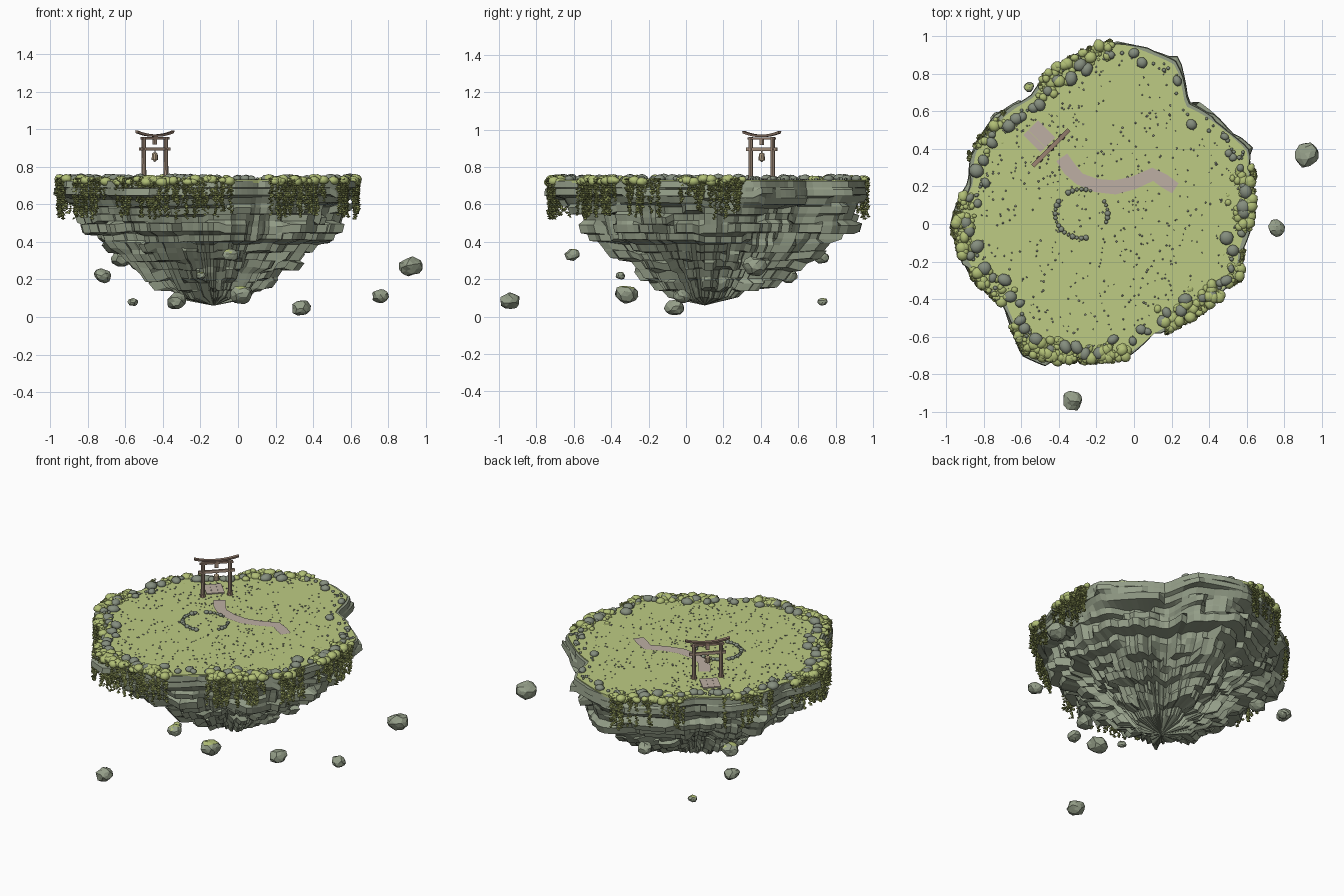
import bpy, bmesh, math, random
from mathutils import Vector, Matrix, Euler

random.seed(11)
if "Cube" in bpy.data.objects:
    bpy.data.objects.remove(bpy.data.objects["Cube"])
U = random.uniform


def material(name, r, g, b):
    m = bpy.data.materials.new(name)
    m.use_nodes = True
    m.diffuse_color = (r, g, b, 1)
    m.node_tree.nodes["Principled BSDF"].inputs["Base Color"].default_value = (r, g, b, 1)
    return m


GRASS = material("grass green", .51, .60, .23)
ROCK = material("cliff grey green", .30, .345, .25)
STONE = material("stone grey", .235, .27, .21)
GRAVEL = material("pebble grey", .30, .31, .28)
BUSH = material("bush green", .44, .52, .18)
VINE = material("vine olive", .30, .345, .11)
PATH = material("path pink grey", .51, .43, .37)
WOOD = material("weathered wood", .43, .32, .24)
DARK = material("dark wood", .32, .22, .165)
BELL = material("bell bronze", .45, .35, .23)


def make(name, verts, faces, mats, smooth=False):
    me = bpy.data.meshes.new(name)
    me.from_pydata([tuple(v) for v in verts], [], faces)
    for m in mats:
        me.materials.append(m)
    ob = bpy.data.objects.new(name, me)
    bpy.context.collection.objects.link(ob)
    bm = bmesh.new()
    bm.from_mesh(me)
    bmesh.ops.recalc_face_normals(bm, faces=bm.faces)
    for f in bm.faces:
        f.smooth = smooth
    bm.to_mesh(me)
    bm.free()
    return ob


def template(op, **kw):
    bm = bmesh.new()
    op(bm, **kw)
    bm.verts.index_update()
    data = [v.co.copy() for v in bm.verts], [[v.index for v in f.verts] for f in bm.faces]
    bm.free()
    return data


BALL = template(bmesh.ops.create_icosphere, subdivisions=2, radius=1)
NUGGET = template(bmesh.ops.create_icosphere, subdivisions=1, radius=1)
BOX = template(bmesh.ops.create_cube, size=1)
ROD = template(bmesh.ops.create_cone, cap_ends=True, segments=10, radius1=1, radius2=.85, depth=1)
LEAF = ([Vector(p) for p in ((1, 0, 0), (0, 1, 0), (-1, 0, 0), (0, -1, 0), (0, 0, 1), (0, 0, -1))],
        [(i, (i + 1) % 4, t) for i in range(4) for t in (4, 5)])


class Batch:
    """Collects many copies of small shapes into one part."""
    def __init__(self):
        self.v, self.f = [], []

    def add(self, shape, loc, size, rot=(0, 0, 0), jitter=0, base=Matrix()):
        m = base @ Matrix.LocRotScale(Vector(loc), Euler(rot), Vector(size))
        n = len(self.v)
        self.v += [m @ (p * (1 + U(-jitter, jitter))) for p in shape[0]]
        self.f += [[n + i for i in f] for f in shape[1]]

    def build(self, name, mats, smooth=False):
        return make(name, self.v, self.f, mats, smooth)


# Island outline, as a radius by angle around the tip of the cliff
C = Vector((-.13, .10, 0))
OUTLINE = [(61, 0), (62, 20), (62, 39), (50, 50), (38, 59), (28, 64), (26, 75), (23, 86), (10, 92),
           (-8, 98), (-18, 94), (-32, 88), (-45, 80), (-55, 68), (-68, 60), (-80, 47), (-86, 38),
           (-87, 22), (-93, 8), (-95, -5), (-90, -20), (-82, -31), (-70, -41), (-65, -53), (-58, -67),
           (-45, -71), (-20, -72), (-2, -70), (12, -59), (25, -52), (40, -42), (55, -29), (57, -15)]
TAU = math.tau
POLAR = []
for x, y in OUTLINE:
    d = Vector((x / 100, y / 100, 0)) - C
    POLAR.append((math.atan2(d.y, d.x) % TAU, d.length))
POLAR.sort()
POLAR = [(POLAR[-1][0] - TAU, POLAR[-1][1])] + POLAR + [(POLAR[0][0] + TAU, POLAR[0][1])]


def rim(a, z, scale=1.0, out=0.0):
    a %= TAU
    for (a0, r0), (a1, r1) in zip(POLAR, POLAR[1:]):
        if a0 <= a <= a1:
            break
    r = (r0 + (r1 - r0) * (a - a0) / (a1 - a0)) * scale + out
    return C + Vector((r * math.cos(a), r * math.sin(a), z))


# Cliff: stacked strata of broken blocks (top, bottom, scale, roughness) narrowing to a point
STRATA = [(.725, .69, 1.0, .01), (.68, .645, 1.015, .02), (.635, .60, .96, .035), (.59, .555, .91, .05),
          (.54, .505, .90, .06), (.495, .45, .89, .065), (.44, .405, .79, .07), (.395, .355, .70, .07),
          (.345, .305, .62, .07), (.295, .255, .55, .06), (.245, .20, .47, .06), (.19, .15, .39, .05),
          (.14, .105, .26, .04)]
N = 132
verts, faces = [], []
crease = [U(-.045, .045) for i in range(N)]
for k, (z0, z1, s, amp) in enumerate(STRATA):
    off, dz = [], []
    while len(off) < N:
        n, o, h = random.randint(3, 10 if k < 9 else 5), U(-amp, amp), U(-.014, .014)
        tilt = U(-.008, .008)
        off += [o + tilt * j for j in range(n)]
        dz += [h if k else 0] * n
    for z, inset in ((z0, -.01 if k > 2 else 0), (z1, (-.05 if k > 6 else -.025) if k > 1 else .005)):
        for i in range(N):
            a = i * TAU / N
            wave = .035 * math.sin(5 * a + 1) + .03 * math.sin(9 * a + 2) + crease[i] * min(1, k / 8)
            front = .16 * max(0, -math.sin(a)) * min(1, k / 9)
            sc = s * (1 - front) + off[i] + inset + (wave * min(1, s * 2) if k > 2 else 0)
            verts.append(rim(a, z + (dz[i] if k or z == z1 else 0), max(sc, .05)))
rings = 2 * len(STRATA)
for k in range(rings - 1):
    for i in range(N):
        j = (i + 1) % N
        faces.append((k * N + i, k * N + j, (k + 1) * N + j, (k + 1) * N + i))
verts.append(C + Vector((0, 0, .06)))
faces += [((rings - 1) * N + i, (rings - 1) * N + (i + 1) % N, len(verts) - 1) for i in range(N)]
faces.append(list(range(N)))
make("cliff", verts, faces, [ROCK])

# Meadow: thin grass slab over the cliff
top = [rim(i * TAU / N, z, .98) for z in (.715, .732) for i in range(N)]
sides = [(i, (i + 1) % N, N + (i + 1) % N, N + i) for i in range(N)]
make("meadow", top, sides + [list(range(N, 2 * N)), list(range(N))], [GRASS])

# Rim bushes and hanging vines, gathered in clumps (angle, spread, number of bushes, number of vines)
bushes, vines, stones = Batch(), Batch(), Batch()
CLUMPS = [(187, 12, 100, 44), (214, 9, 45, 26), (240, 9, 80, 32), (262, 15, 140, 42), (308, 14, 110, 40),
          (334, 7, 22, 18), (2, 13, 95, 40), (106, 17, 110, 22), (150, 12, 26, 16)]
for mid, spread, nb, nv in CLUMPS:
    for i in range(nb):
        a = math.radians(mid + U(-1, 1) * spread)
        r = random.choice((.008, .011, .013, .015, .018, .023, .032))
        bushes.add(BALL, rim(a, U(.718, .738), 1, .012 - abs(random.gauss(0, .045))),
                   (r, r * U(.8, 1.1), r * .75), (0, 0, U(0, 6)), .07)
    for i in range(nv):
        a = math.radians(mid + U(-1, 1) * spread)
        z, end, out = .735, .735 - U(.05, .22), U(-.005, .018)
        while z > end:
            r = U(.009, .015)
            vines.add(LEAF, rim(a + U(-.011, .011), z, 1, out + U(-.006, .006)), (r, r, r * .55),
                      (U(-.6, .6), U(-.6, .6), U(0, 6)))
            z -= .0105
bushes.build("rim_bushes", [BUSH], True)
vines.build("hanging_vines", [VINE])

# Boulders and small stones around the rim
for i in range(70):
    a = i * TAU / 70 + U(-.04, .04)
    if .45 < a < 1.35 and i % 3:
        continue
    r = U(.02, .041)
    stones.add(BALL, rim(a, .738, 1, -U(.025, .1)), (r, r * U(.75, 1), r * .65), (0, 0, U(0, 6)), .06)
for i in range(80):
    r = U(.007, .014)
    stones.add(NUGGET, rim(U(0, TAU), .735, 1, -U(.02, .08)), (r, r, r), (0, 0, U(0, 6)), .1)
stones.build("rim_boulders", [STONE], True)

# Scattered pebbles on the meadow
pebbles = Batch()
for i in range(560):
    r = U(.003, .0065)
    pebbles.add(NUGGET, rim(U(0, TAU), .733, math.sqrt(U(0, .85))), (r, r, r * .6), (0, 0, U(0, 6)), .1)
pebbles.build("pebbles", [GRAVEL], True)

# Stone circle with gaps
circle = Batch()
for deg in range(-20, 330, 10):
    if 35 < deg < 65 or 128 < deg < 150 or 285 < deg < 335:
        continue
    a, r = math.radians(deg), U(.008, .016)
    circle.add(BALL, (-.28 + .14 * math.cos(a), .055 + .13 * math.sin(a), .738), (r, r, r * .8), (0, 0, a), .08)
circle.build("stone_circle", [STONE], True)

# Winding path
LINE = [Vector(p) for p in ((-.385, .355), (-.34, .29), (-.29, .24), (-.2, .205), (-.1, .195), (0, .22),
                            (.1, .265), (.16, .23), (.22, .19))]
verts = []
for i, p in enumerate(LINE):
    t = (LINE[min(i + 1, len(LINE) - 1)] - LINE[max(i - 1, 0)]).normalized()
    n = Vector((-t.y, t.x)) * U(.032, .038)
    verts += [(*(p + n), .7365), (*(p - n), .7365)]
make("path", verts, [(2 * i, 2 * i + 1, 2 * i + 3, 2 * i + 2) for i in range(len(LINE) - 1)], [PATH])

# Gate: local x runs along the beams, local y points away from the meadow
G = Matrix.Translation((-.443, .405, .73)) @ Matrix.Rotation(math.radians(45), 4, "Z")
posts, beams, feet, bell, paving = (Batch() for i in range(5))
for s in (-1, 1):
    posts.add(ROD, (s * .083, 0, .115), (.0135, .0135, .23), base=G)
    feet.add(ROD, (s * .083, 0, .01), (.018, .018, .022), base=G)
    beams.add(BOX, (s * .083, 0, .165), (.022, .022, .01), base=G)
posts.add(BOX, (0, 0, .165), (.225, .012, .018), base=G)
posts.add(BOX, (0, 0, .203), (.022, .012, .028), base=G)
posts.build("gate_posts", [WOOD])
feet.build("gate_feet", [DARK])
beams.add(BOX, (0, 0, .222), (.205, .014, .012), base=G)
beams.build("gate_beams", [DARK])
verts, faces = [], []
for i in range(13):
    u = i / 6 - 1
    z = .23 + .02 * u * u
    verts += [G @ Vector((u * .137, y, z + h)) for y, h in ((-.008, 0), (.008, 0), (.011, .013), (-.011, .013))]
    if i:
        b = 4 * i
        faces += [(b - 4 + j, b - 4 + (j + 1) % 4, b + (j + 1) % 4, b + j) for j in range(4)]
make("gate_top_beam", verts, faces + [(0, 1, 2, 3), (48, 49, 50, 51)], [DARK])
bell.add(ROD, (0, 0, .15), (.003, .003, .03), base=G)
bell.add(ROD, (0, 0, .122), (.018, .018, .032), base=G)
bell.add(BALL, (0, 0, .137), (.0155, .0155, .01), base=G)
bell.add(BALL, (0, 0, .105), (.009, .009, .008), base=G)
bell.build("gate_bell", [BELL])

# Paving slabs behind the gate
for i in range(3):
    for j in range(3):
        paving.add(BOX, ((i - 1) * .037, .045 + j * .043, .005), (.0365, .0425, .008), base=G)
paving.build("paving_slabs", [PATH])

# Floating rocks, some with moss on top: x, y, z, size, mossy
FLOATING = [(.92, .37, .27, .068, 0), (.76, -.02, .11, .048, 0), (-.33, -.94, .085, .056, 0),
            (.02, -.32, .12, .066, 1), (.34, -.06, .05, .055, 0), (-.04, -.61, .33, .043, 1),
            (-.72, .55, .22, .05, 0), (-.56, .73, .08, .029, 1), (-.2, .72, .32, .048, 0),
            (-.62, .42, .31, .055, 1), (-.2, -.35, .22, .028, 1)]
for x, y, z, r, mossy in FLOATING:
    rock = Batch()
    rock.add(BALL, (x, y, z), (r, r * .92, r * .75), (U(-.3, .3), U(-.3, .3), U(0, 6)), .13)
    ob = rock.build("floating_rock", [ROCK, BUSH])
    for p in ob.data.polygons:
        p.material_index = int(bool(mossy) and p.normal.z > .8)
